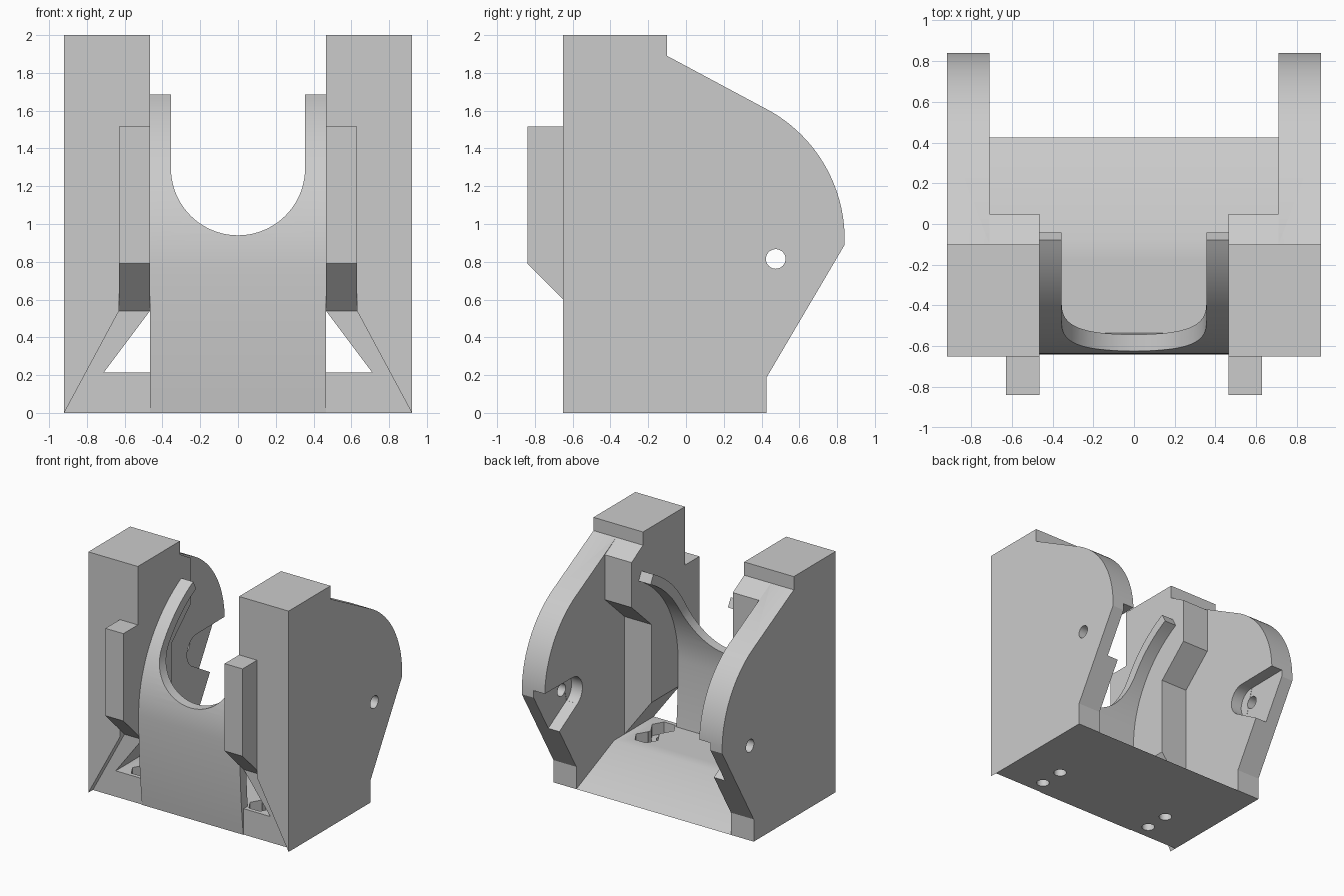
import bpy, bmesh
from math import sin, cos, pi, radians, sqrt
from mathutils import Vector

old = bpy.data.objects.get("Cube")
if old:
    bpy.data.objects.remove(old, do_unlink=True)

grey = bpy.data.materials.new("light_grey")
grey.use_nodes = True
colour = (0.6, 0.6, 0.6, 1)
grey.diffuse_color = colour
grey.node_tree.nodes["Principled BSDF"].inputs["Base Color"].default_value = colour


def prism(name, pts, axis, lo, hi):
    """Extrude a 2D outline along an axis; outline is (y,z), (x,z) or (x,y)."""
    place = {"x": lambda a, b: (lo, a, b),
             "y": lambda a, b: (a, lo, b),
             "z": lambda a, b: (a, b, lo)}[axis]
    bm = bmesh.new()
    face = bm.faces.new([bm.verts.new(place(*p)) for p in pts])
    out = bmesh.ops.extrude_face_region(bm, geom=[face])
    step = Vector([hi - lo if axis == a else 0 for a in "xyz"])
    bmesh.ops.translate(bm, vec=step,
                        verts=[v for v in out["geom"] if isinstance(v, bmesh.types.BMVert)])
    bmesh.ops.recalc_face_normals(bm, faces=bm.faces)
    me = bpy.data.meshes.new(name)
    bm.to_mesh(me)
    bm.free()
    me.materials.append(grey)
    ob = bpy.data.objects.new(name, me)
    bpy.context.collection.objects.link(ob)
    return ob


def arc(cx, cy, r, start, end, n):
    return [(cx + r * cos(radians(start + (end - start) * i / n)),
             cy + r * sin(radians(start + (end - start) * i / n))) for i in range(n + 1)]


def circle(cx, cy, r, n=32):
    return arc(cx, cy, r, 0, 360 - 360 / n, n - 1)


def finish(ob, operands=(), mirror=False):
    """Apply unions and cuts in order, mirror if wanted, then shade."""
    for mode, other in operands:
        other.hide_render = True
        mod = ob.modifiers.new(mode, "BOOLEAN")
        mod.operation, mod.object, mod.solver = mode, other, "EXACT"
    if mirror:
        mod = ob.modifiers.new("mirror", "MIRROR")
        mod.use_mirror_merge = False
    deps = bpy.context.evaluated_depsgraph_get()
    deps.update()
    me = bpy.data.meshes.new_from_object(ob.evaluated_get(deps))
    ob.modifiers.clear()
    ob.data = me
    for _, other in operands:
        bpy.data.objects.remove(other, do_unlink=True)
    bpy.ops.object.select_all(action="DESELECT")
    ob.select_set(True)
    bpy.context.view_layer.objects.active = ob
    bpy.ops.object.shade_smooth_by_angle(angle=radians(30))


INNER, PLATE, OUTER = 0.465, 0.71, 0.92
FRONT, RECESS, BACK, FLOOR = -0.65, -0.59, 0.425, 0.215

# Side walls: rounded plate, inner pillar and front rail
wall = prism("side_walls",
             [(FRONT, 0), (BACK, 0), (BACK, 0.185), (0.84, 0.89)]
             + arc(0.06, 0.92, 0.78, 0, 60, 20)
             + [(-0.1, 1.89), (-0.1, 2), (FRONT, 2)], "x", PLATE, OUTER)
pillar = prism("pillar",
               [(FRONT, 0.2), (-0.21, 0.2), (-0.21, 1.19), (0.05, 1.43), (0.05, 1.803),
                (-0.1, 1.89), (-0.1, 2), (FRONT, 2)], "x", INNER, PLATE)
rail = prism("rail", [(-0.84, 1.515), (-0.84, 0.79), (RECESS, 0.54), (-0.5, 0.6),
                      (-0.5, 1.515)], "x", INNER, 0.63)

# Cutters for the lower front recess and the slanted pillar underside
front_cut = prism("front_cut", [(0.4, 0.54), (0.63, 0.54), (0.974, -0.1), (0.4, -0.1)],
                  "y", -0.7, RECESS)
chamfer_cut = prism("chamfer_cut", [(-0.7, 0.65), (RECESS, 0.54), (-0.7, 0.5)], "x", 0.4, 0.63)
under_cut = prism("under_cut", [(0.4, 0.628), (PLATE, FLOOR), (PLATE, 0.1), (0.4, 0.1)],
                  "y", -0.8, 0)

# Cutters for the pivot hole, its round seat and the entry slot
HY, HZ = 0.475, 0.815
seat_cut = prism("seat_cut", circle(HY, HZ, 0.13), "x", 0.6, 0.81)
slot_cut = prism("slot_cut", [(HY, HZ + 0.13), (0.95, 0.95), (0.95, 0.6), (0.753, 0.499),
                              (0.409, 0.703)], "x", 0.59, 0.812)
hole_cut = prism("hole_cut", circle(HY, HZ, 0.052), "x", 0.58, 1)
finish(wall, [("UNION", pillar), ("UNION", rail), ("DIFFERENCE", chamfer_cut),
              ("DIFFERENCE", front_cut), ("DIFFERENCE", under_cut),
              ("DIFFERENCE", seat_cut), ("DIFFERENCE", slot_cut),
              ("DIFFERENCE", hole_cut)], mirror=True)

# Floor with a rear ramp, screw holes and hexagonal nut pockets
base = prism("base", [(RECESS, 0), (BACK, 0), (-0.07, FLOOR), (RECESS, FLOOR)],
             "x", -PLATE, PLATE)
cuts = []
for s in (-1, 1):
    x = 0.54 * s
    for y in (-0.47, -0.26):
        cuts.append(prism("screw_cut", circle(x, y, 0.05, 24), "z", -0.1, 0.2))
        cuts.append(prism("nut_cut", circle(x, y, 0.1, 6), "z", 0.12, 0.3))
    cuts.append(prism("join_cut", [(x - 0.045, -0.45), (x + 0.045, -0.45),
                                   (x + 0.045, -0.28), (x - 0.045, -0.28)], "z", 0.121, 0.31))
finish(base, [("DIFFERENCE", c) for c in cuts])

# Curved front shield with a U-shaped opening
CY, CZ, R, T = 0.404, 0.76, 1.044, 0.08
lower = [(-0.64 + 0.045 * (1 - i / 8) ** 2, CZ * i / 8) for i in range(8)]
outer = lower + arc(CY, CZ, R, 180, 117.6, 24)
inner = [(y + T, z) for y, z in lower] + arc(CY, CZ, R - T, 180, 117.6, 24)
shield = prism("front_shield", outer + inner[::-1], "x", -INNER, INNER)
u_cut = prism("u_cut", arc(0, 1.295, 0.355, 180, 360, 40) + [(0.355, 2.2), (-0.355, 2.2)],
              "y", -1, 0.5)
finish(shield, [("DIFFERENCE", u_cut)])
